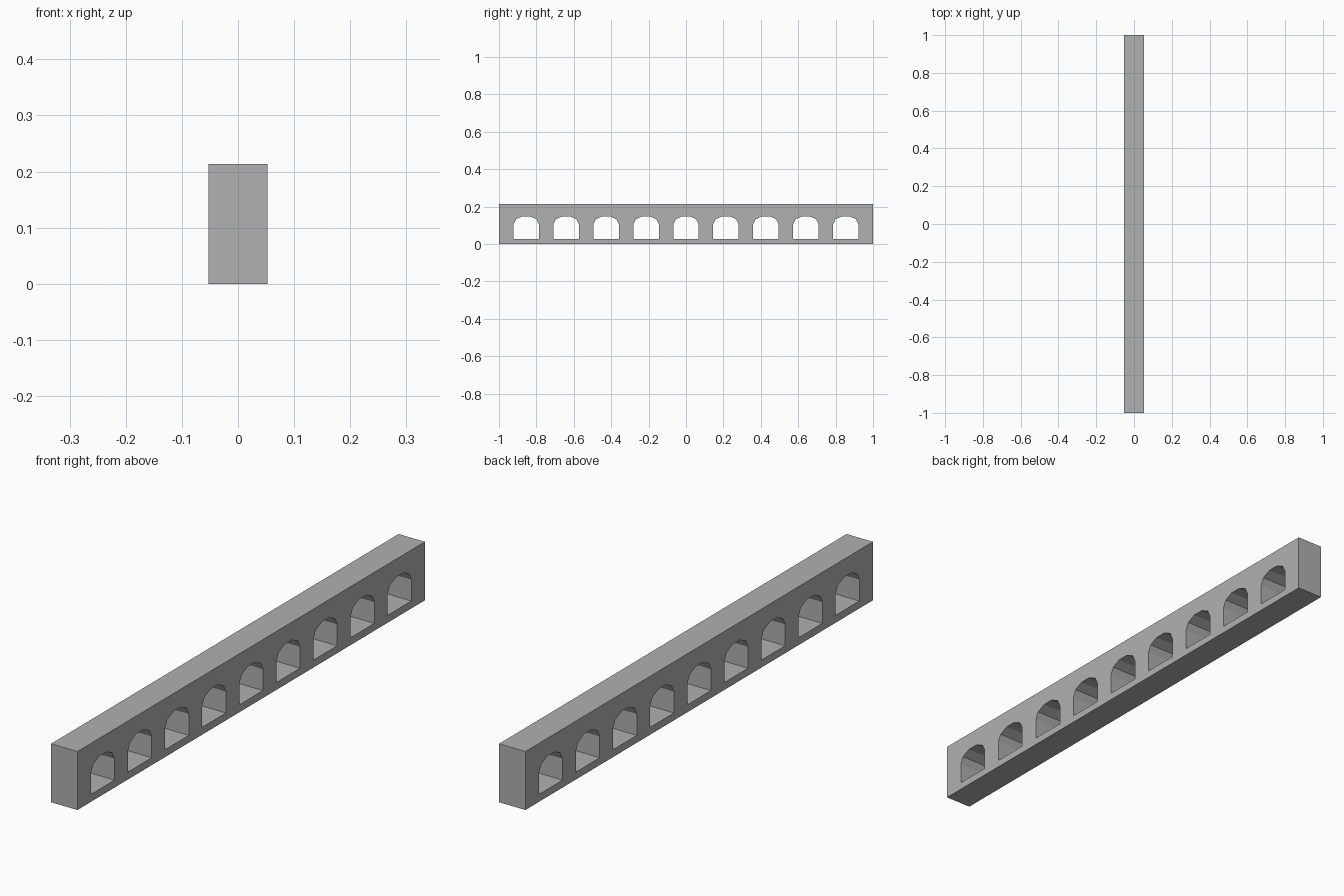
import bpy, bmesh, math

if "Cube" in bpy.data.objects:
    bpy.data.objects.remove(bpy.data.objects["Cube"])

HALF_X, HEIGHT = 0.053, 0.213
COUNT, PITCH = 9, 0.2135
HALF_W, SILL, SPRING, CROWN = 0.068, 0.027, 0.105, 0.15
SEGMENTS = 5

# Dark grey stone
stone = bpy.data.materials.new("dark_stone")
stone.diffuse_color = (0.44, 0.44, 0.44, 1)
stone.use_nodes = True
stone.node_tree.nodes["Principled BSDF"].inputs["Base Color"].default_value = stone.diffuse_color


def prism(name, profile, half_depth):
    """Extrude a (y, z) profile symmetrically along x."""
    bm = bmesh.new()
    face = bm.faces.new([bm.verts.new((-half_depth, y, z)) for y, z in profile])
    ext = bmesh.ops.extrude_face_region(bm, geom=[face])
    verts = [g for g in ext["geom"] if isinstance(g, bmesh.types.BMVert)]
    bmesh.ops.translate(bm, verts=verts, vec=(2 * half_depth, 0, 0))
    bmesh.ops.recalc_face_normals(bm, faces=bm.faces)
    mesh = bpy.data.meshes.new(name)
    bm.to_mesh(mesh)
    bm.free()
    mesh.materials.append(stone)
    obj = bpy.data.objects.new(name, mesh)
    bpy.context.collection.objects.link(obj)
    return obj


# Long wall block
wall = prism("arcade_wall", [(-1, 0), (1, 0), (1, HEIGHT), (-1, HEIGHT)], HALF_X)

# Arched opening: straight jambs with a low, five-sided arch
arch = [(-HALF_W, SILL), (HALF_W, SILL)]
for i in range(SEGMENTS + 1):
    a = math.pi * i / SEGMENTS
    arch.append((HALF_W * math.cos(a), SPRING + (CROWN - SPRING) * math.sin(a)))

cutter = prism("arch_cutter", arch, HALF_X * 2)
cutter.location.y = -PITCH * (COUNT - 1) / 2
cutter.hide_render = True
cutter.display_type = 'WIRE'
cutter.hide_set(True)

# Evenly spaced row of openings through the wall
row = cutter.modifiers.new("row", 'ARRAY')
row.count = COUNT
row.use_relative_offset = False
row.use_constant_offset = True
row.constant_offset_displace = (0, PITCH, 0)

cut = wall.modifiers.new("openings", 'BOOLEAN')
cut.operation = 'DIFFERENCE'
cut.solver = 'EXACT'
cut.object = cutter
